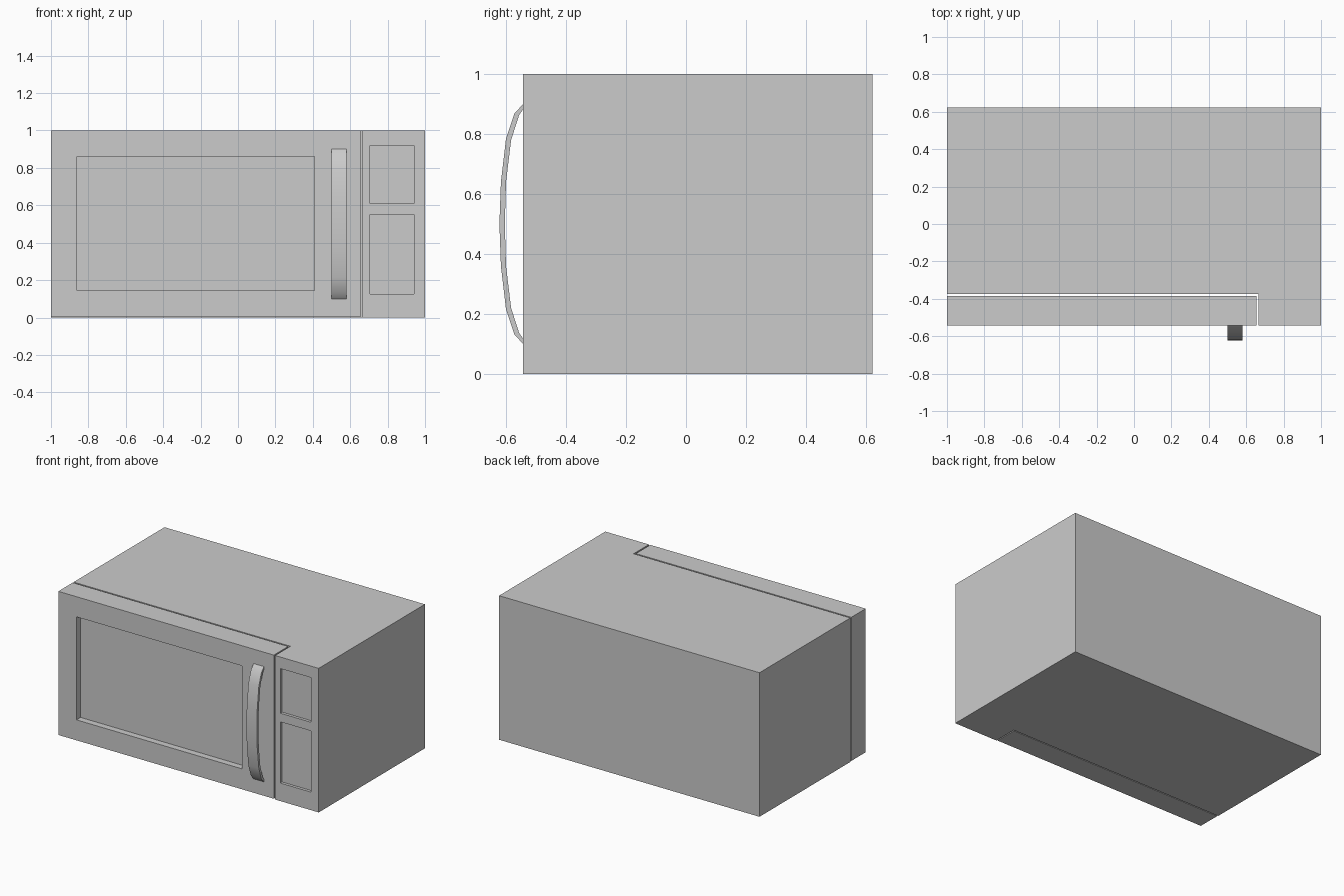
import bpy, bmesh
from mathutils import Vector

cube = bpy.data.objects.get("Cube")
if cube:
    bpy.data.objects.remove(cube, do_unlink=True)

FRONT, BACK = -0.543, 0.622

grey = bpy.data.materials.new("plain grey")
grey.use_nodes = True
grey.diffuse_color = (0.6, 0.6, 0.6, 1)
grey.node_tree.nodes["Principled BSDF"].inputs["Base Color"].default_value = (0.6, 0.6, 0.6, 1)


def prism(points, offset):
    """Extrude a closed outline along the offset vector."""
    bm = bmesh.new()
    face = bm.faces.new([bm.verts.new(p) for p in points])
    result = bmesh.ops.extrude_face_region(bm, geom=[face], use_keep_orig=True)
    verts = [g for g in result["geom"] if isinstance(g, bmesh.types.BMVert)]
    bmesh.ops.translate(bm, verts=verts, vec=offset)
    bmesh.ops.recalc_face_normals(bm, faces=bm.faces)
    return bm


def front_faces(bm):
    return [f for f in bm.faces
            if f.normal.y < -0.9 and abs(f.calc_center_median().y - FRONT) < 0.001]


def recess(bm, x0, x1, spans, depth):
    """Push rectangles of the front face inward, one for each z span."""
    cuts = [((x, 0, 0), (1, 0, 0)) for x in (x0, x1)]
    cuts += [((0, 0, z), (0, 0, 1)) for span in spans for z in span]
    for point, normal in cuts:
        faces = front_faces(bm)
        geom = set(faces)
        for f in faces:
            geom.update(f.edges, f.verts)
        bmesh.ops.bisect_plane(bm, geom=list(geom), plane_co=point, plane_no=normal)
        bm.normal_update()
    chosen = []
    for f in front_faces(bm):
        c = f.calc_center_median()
        if x0 < c.x < x1 and any(a < c.z < b for a, b in spans):
            chosen.append(f)
    inner = bmesh.ops.extrude_discrete_faces(bm, faces=chosen)["faces"]
    bmesh.ops.translate(bm, verts=[v for f in inner for v in f.verts], vec=(0, depth, 0))


def finish(bm, name):
    mesh = bpy.data.meshes.new(name)
    bm.to_mesh(mesh)
    bm.free()
    mesh.materials.append(grey)
    obj = bpy.data.objects.new(name, mesh)
    bpy.context.collection.objects.link(obj)
    return obj


# L-shaped housing with the control column and its two recessed panels
plan = [(-1, BACK), (-1, -0.375), (0.665, -0.375), (0.665, FRONT), (1, FRONT), (1, BACK)]
body = prism([(x, y, 0) for x, y in plan], Vector((0, 0, 1)))
recess(body, 0.705, 0.94, [(0.125, 0.55), (0.61, 0.92)], 0.02)
finish(body, "housing")

# Door slab, separated by a narrow gap, with a recessed window
slab = [(-1, FRONT), (0.655, FRONT), (0.655, -0.385), (-1, -0.385)]
door = prism([(x, y, 0.003) for x, y in slab], Vector((0, 0, 0.997)))
recess(door, -0.86, 0.41, [(0.145, 0.86)], 0.045)
finish(door, "door")

# Bowed handle: a side profile mirrored about mid height
outer = [(FRONT, 0.9), (-0.572, 0.868), (-0.6, 0.785), (-0.617, 0.64)]
inner = [(FRONT, 0.882), (-0.556, 0.864), (-0.583, 0.78), (-0.6, 0.64)]


def mirrored(half, middle):
    return half + [(middle, 0.5)] + [(y, 1 - z) for y, z in reversed(half)]


profile = mirrored(outer, -0.622) + mirrored(inner, -0.604)[::-1]
handle = finish(prism([(0.5, y, z) for y, z in profile], Vector((0.08, 0, 0))), "door_handle")
bpy.ops.object.select_all(action="DESELECT")
handle.select_set(True)
bpy.context.view_layer.objects.active = handle
bpy.ops.object.shade_smooth_by_angle(angle=0.6)
